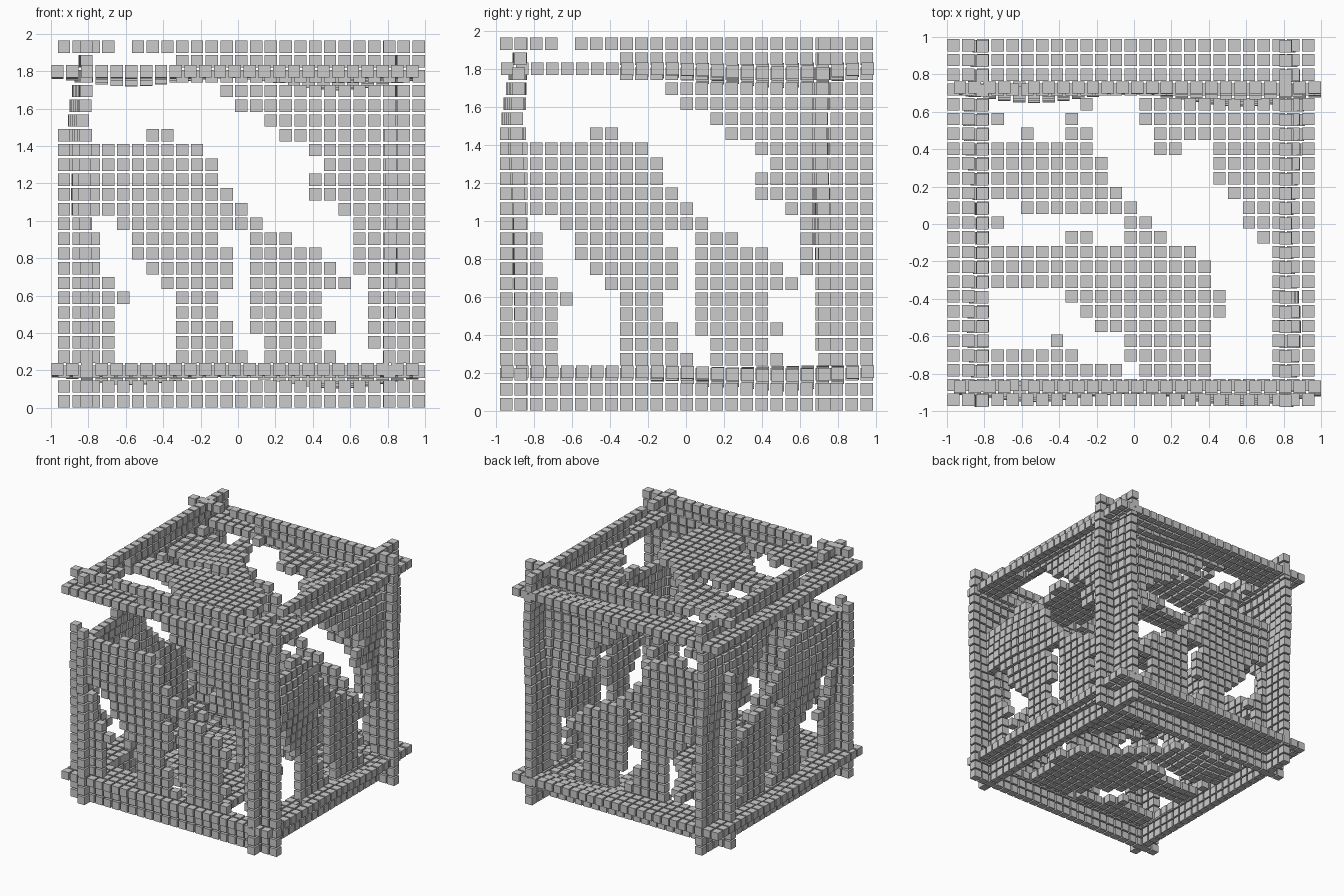
import bpy, bmesh, math
from mathutils import Matrix, Vector

PITCH, SIZE, COUNT = 0.079, 0.066, 25

# Outlines of the openings in a wall, in cells (column, row)
wall_diagonal = [
    (-1, 23.5), (7.5, 23.5), (7.5, 21.5), (10.5, 21.5), (11.6, 20), (13.6, 19),
    (14.5, 18), (17.6, 16), (16.5, 15), (16.5, 14), (18.5, 13), (19.5, 12),
    (19.6, 9), (20.5, 8), (20.5, 4), (21.5, 3.4), (21.5, 2.6), (19.5, 2.6),
    (17.5, 4), (18.5, 5), (17.5, 6), (17.5, 7), (19.5, 8), (18.6, 9),
    (15.6, 11), (13.6, 12), (10.5, 15), (10.5, 16), (9.5, 17), (7.7, 18),
    (7.5, 18.5), (5.5, 18.5), (5.5, 17.6), (0.5, 17.6), (0.5, 18.5), (-1, 18.5)]
wall_left = [
    (1.5, 12.4), (3.5, 12.4), (4.5, 11), (4.5, 10), (5.5, 9), (7.5, 7), (7.5, 2.6),
    (3.5, 2.6), (3.5, 6.4), (4.5, 7), (3.5, 8), (2.5, 9), (2.5, 11.4)]
wall_slot = [
    (10.5, 11.4), (12.5, 11.4), (12.5, 4.5), (13.5, 4.4), (13.5, 2.6), (12.5, 2.6),
    (11.5, 4), (11.5, 5.4), (10.5, 5.6), (10.5, 7.5), (11.5, 8), (11.5, 10), (10.5, 10.6)]
wall_notch = [(3.5, 23.5), (4.5, 23.5), (4.5, 25), (3.5, 25)]

# Outlines of the openings in the floor and ceiling
slab_diagonal = [
    (10.5, 20.4), (12.5, 20.4), (12.5, 19), (13.5, 18), (13.5, 16.6), (15.5, 16.6),
    (15.5, 17.4), (17.5, 17.4), (17.5, 15), (19.5, 13), (19.5, 12), (21.5, 10),
    (21.5, 1.6), (17.5, 1.6), (17.5, 5.4), (18.5, 6), (18.5, 7.4), (17.5, 8),
    (17.5, 9), (16.5, 10), (14.5, 11), (13.5, 12), (10.5, 15), (10.5, 16),
    (9.5, 17), (9.5, 18), (8.5, 18.6), (8.5, 19.4)]
slab_back = [
    (2.5, 20.4), (8.5, 20.4), (7.5, 19.4), (7.5, 17.6), (5.5, 17.6), (5.5, 18.5),
    (4.5, 18.5), (4.5, 17.6), (2.5, 17.6), (2.5, 18.5), (3.5, 18.6), (3.5, 19.4)]
slab_middle = [
    (2.5, 13.4), (4.5, 13.4), (4.5, 12.4), (11.5, 12.4), (11.5, 10.6), (9.5, 10.6),
    (9.5, 11.4), (7.5, 11.4), (7.5, 10.6), (2.5, 10.6), (3.5, 11.6), (3.5, 12.5)]
slab_front = [
    (1.5, 7.4), (7.5, 7.4), (9.5, 5), (11.5, 4.4), (11.5, 2.5), (12.5, 2.4),
    (12.5, 1.6), (11.5, 1.6), (11.5, 2.4), (8.5, 2.6), (7.5, 4.4), (6.5, 4.4),
    (6.5, 3.6), (2.5, 3.6), (2.5, 6.4), (1.5, 6.6)]
slab_notch = [(22.5, 6.5), (23.5, 6.5), (23.5, 7.5), (22.5, 7.5)]

WALL = (wall_diagonal, wall_left, wall_slot, wall_notch)
SLAB = (slab_diagonal, slab_back, slab_middle, slab_front, slab_notch)


def inside(c, r, outline):
    """Even-odd test of a cell against an outline."""
    hit = False
    for (x0, y0), (x1, y1) in zip(outline, outline[1:] + outline[:1]):
        if (y0 > r) != (y1 > r) and c < x0 + (r - y0) * (x1 - x0) / (y1 - y0):
            hit = not hit
    return hit


def bulge(c, r):
    """Gentle relief of the cubes, fading out at the rims."""
    def bump(cc, rr, w):
        return math.exp(-((c - cc) ** 2 + (r - rr) ** 2) / (w * w))
    rim = min(1, r / 3, (COUNT - 1 - r) / 2)
    return rim * (0.07 * bump(19, 18, 4.5) + 0.05 * bump(5, 14, 4))


def panel(name, openings, origin, u, v, push):
    """Grid of cubes from origin along u and v, nudged along push."""
    origin, u, v, push = map(Vector, (origin, u, v, push))
    bm = bmesh.new()
    for c in range(COUNT):
        for r in range(COUNT):
            if any(inside(c, r, o) for o in openings):
                continue
            p = origin + PITCH * (c * u + r * v) + bulge(c, r) * push
            bmesh.ops.create_cube(bm, size=SIZE, matrix=Matrix.Translation(p))
    mesh = bpy.data.meshes.new(name)
    bm.to_mesh(mesh)
    bm.free()
    bpy.context.collection.objects.link(bpy.data.objects.new(name, mesh))


X, Y, Z = (1, 0, 0), (0, 1, 0), (0, 0, 1)
# Front and back walls
for name, y in (("front_wall", -0.87), ("back_wall", 0.73)):
    panel(name, WALL, (-0.93, y, 0.035), X, Z, (0, -1, 0))
# Left and right walls
for name, s in (("left_wall", -1), ("right_wall", 1)):
    panel(name, WALL, (0.81 * s, -0.945, 0.035), Y, Z, (s, 0, 0))
# Floor and ceiling
for name, z in (("floor_panel", 0.205), ("ceiling_panel", 1.8)):
    panel(name, SLAB, (-0.965, -0.94, z), X, Y, (0, 0, -1))
